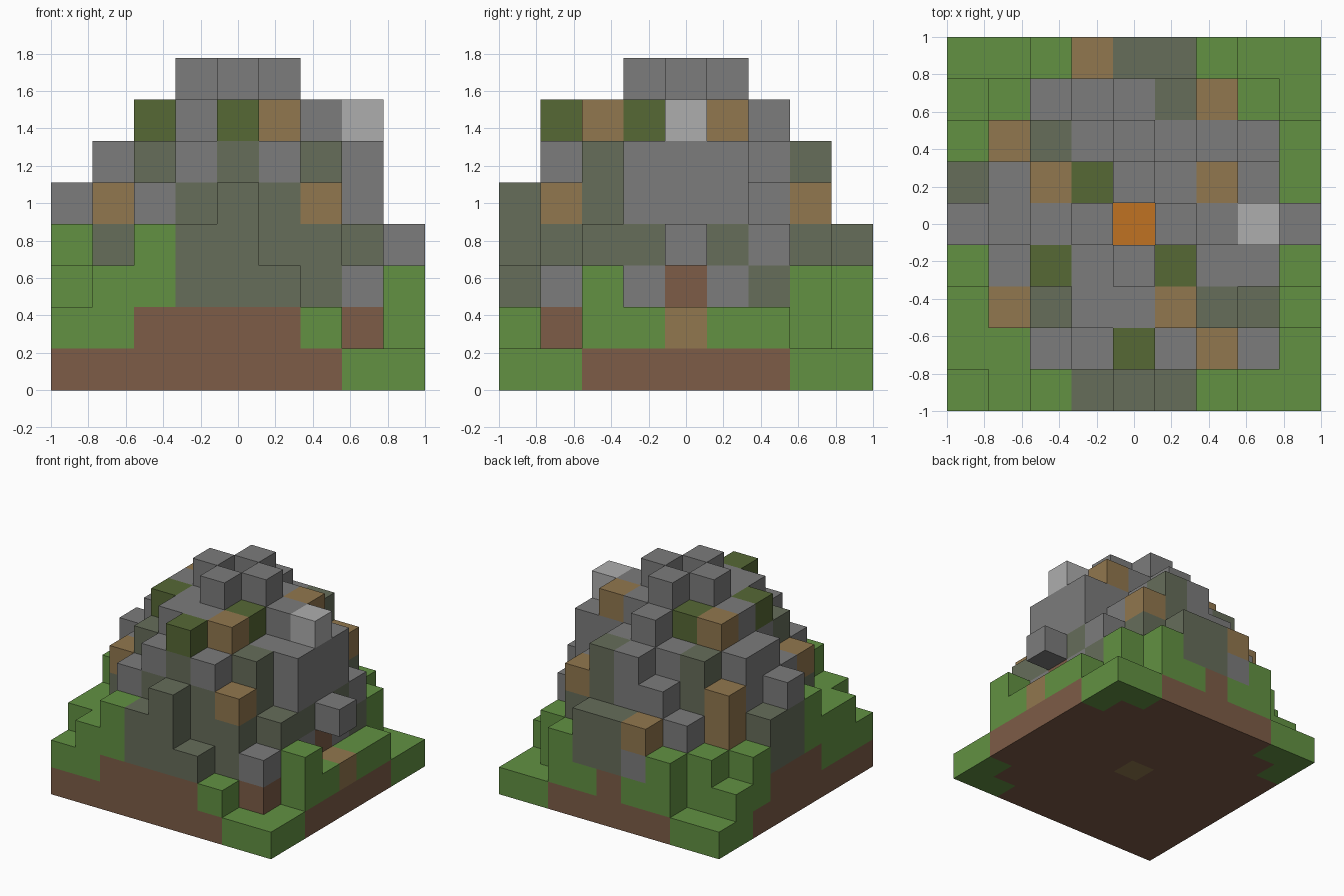
import bpy
import bmesh
from mathutils import Vector

cube = bpy.data.objects.get("Cube")
if cube:
    bpy.data.objects.remove(cube, do_unlink=True)

N = 9
CELL = 2 / N

# Block kinds: letter -> (part name, sRGB colour)
KINDS = {
    "g": ("grass", "629142"),
    "d": ("dirt", "7d5c47"),
    "m": ("mossy_stone", "666d5a"),
    "s": ("stone", "7c7c7c"),
    "w": ("pale_stone", "aeaeae"),
    "b": ("timber", "91774e"),
    "l": ("leaves", "566835"),
    "o": ("ember", "c07222"),
}

# Column heights and top blocks, one row per step from front to back
HEIGHTS = ["234453211", "335676531", "356777643", "457787662", "567878774",
           "467787762", "356676542", "234566531", "113444311"]
TOPS = ["gggmmmggg", "ggsslsbsg", "gbmssbmmg", "gslsslssg", "ssssossws",
        "msblssbsg", "gbmsssssg", "ggsssmbgg", "gggbmmggg"]

# Single blocks that break the layer rules (x, y, z)
SPECIAL = {
    (2, 0, 1): "d", (0, 3, 1): "d", (3, 8, 1): "g", (5, 8, 1): "g",
    (7, 3, 2): "s", (7, 4, 2): "d", (7, 5, 2): "s", (3, 8, 2): "s",
    (1, 6, 3): "b", (4, 4, 0): "b", (8, 4, 1): "b", (8, 4, 2): None,
}


def block(x, y, z):
    """Kind of block in a cell, or None when empty."""
    if not (0 <= x < N and 0 <= y < N and z >= 0):
        return None
    height, top = int(HEIGHTS[y][x]), TOPS[y][x]
    if z >= height:
        return None
    if (x, y, z) in SPECIAL:
        return SPECIAL[x, y, z]
    if z == 0:
        corner = abs(x - 4) + abs(y - 4) >= 7 and x + y > 2
        return "g" if corner else "d"
    if z == height - 1 or top == "g":
        return top
    if z == 1:
        return "d"
    if z == 2 or z == 3 or y <= 2 or top == "m":
        return "m"
    return "s"


def linear(code):
    out = []
    for i in (0, 2, 4):
        c = int(code[i:i + 2], 16) / 255
        out.append(c / 12.92 if c < 0.04 else ((c + 0.055) / 1.055) ** 2.4)
    return (*out, 1)


def make_material(name, code):
    mat = bpy.data.materials.new(name)
    mat.use_nodes = True
    mat.diffuse_color = linear(code)
    bsdf = mat.node_tree.nodes["Principled BSDF"]
    bsdf.inputs["Base Color"].default_value = linear(code)
    bsdf.inputs["Roughness"].default_value = 0.9
    return mat


def add_face(bm, cell, axis, sign):
    """Add one outward-facing square of a block."""
    n, u = Vector(), Vector()
    n[axis] = sign
    u[(axis + 1) % 3] = 1
    v = n.cross(u)
    mid = Vector(cell) + Vector((0.5, 0.5, 0.5)) + n / 2 - Vector((N / 2, N / 2, 0))
    ring = [mid + (u * a + v * b) / 2 for a, b in ((-1, -1), (1, -1), (1, 1), (-1, 1))]
    bm.faces.new([bm.verts.new(p * CELL) for p in ring])


# Outer skin of each block kind
skins = {k: bmesh.new() for k in KINDS}
for x in range(N):
    for y in range(N):
        for z in range(int(HEIGHTS[y][x])):
            kind = block(x, y, z)
            if not kind:
                continue
            for axis in range(3):
                for sign in (-1, 1):
                    near = [x, y, z]
                    near[axis] += sign
                    if block(*near) is None:
                        add_face(skins[kind], (x, y, z), axis, sign)

for kind, bm in skins.items():
    name, code = KINDS[kind]
    bmesh.ops.remove_doubles(bm, verts=bm.verts, dist=0.001)
    mesh = bpy.data.meshes.new(name)
    bm.to_mesh(mesh)
    bm.free()
    mesh.materials.append(make_material(name, code))
    bpy.context.collection.objects.link(bpy.data.objects.new(name + "_blocks", mesh))
